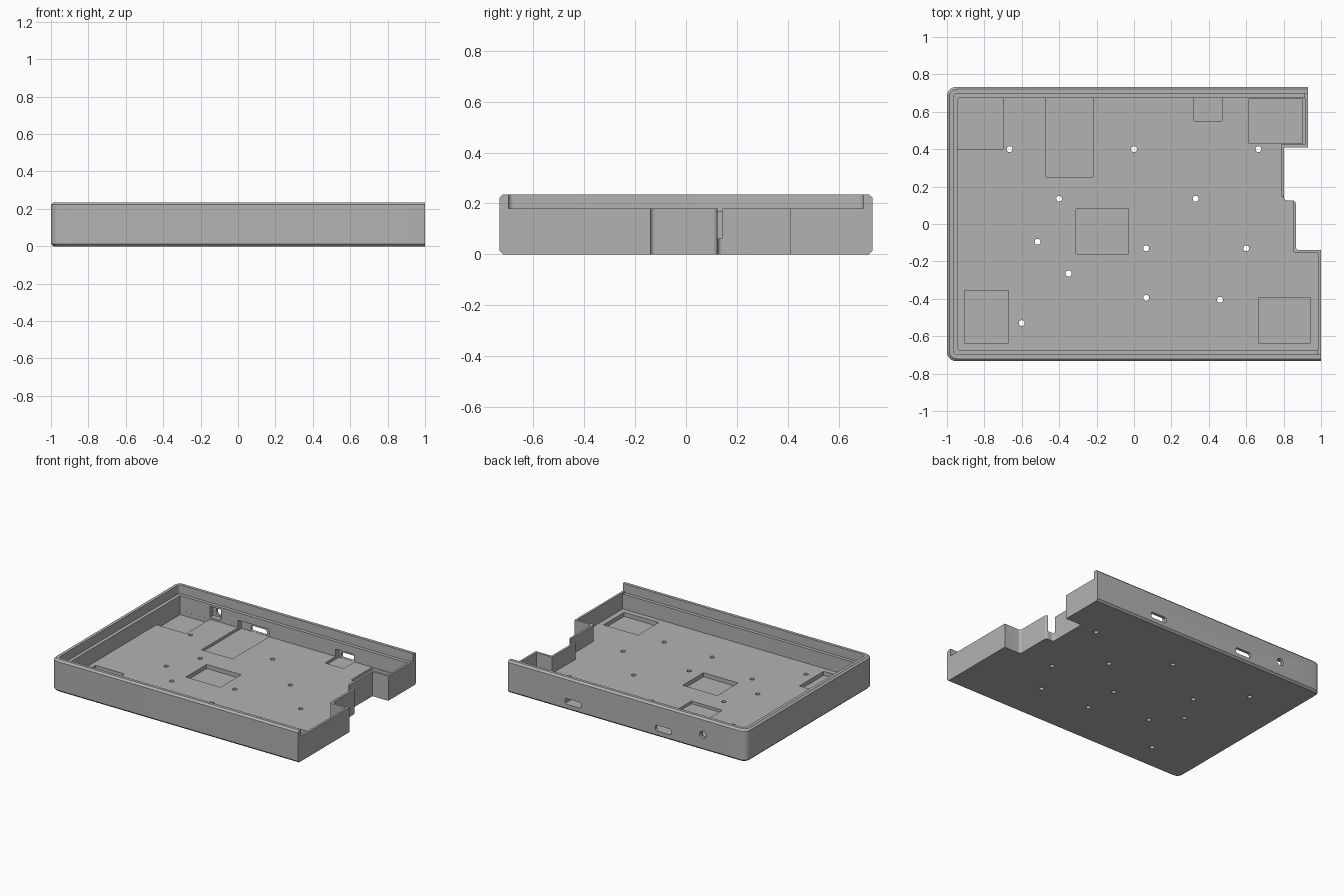
import bpy, bmesh, math
from mathutils import Vector

if "Cube" in bpy.data.objects:
    bpy.data.objects.remove(bpy.data.objects["Cube"])

HALF_Y = 0.7335
TOP, RIM, LEDGE, FLOOR = 0.235, 0.18, 0.17, 0.061

grey = bpy.data.materials.new("warm_free_grey")
grey.name = "plain_grey"
grey.use_nodes = True
grey.diffuse_color = (0.45, 0.45, 0.45, 1)
grey.node_tree.nodes["Principled BSDF"].inputs["Base Color"].default_value = (0.45, 0.45, 0.45, 1)


def rounded(corners, steps=6):
    """Replace each (x, y, radius) corner by an arc; zero radius stays sharp."""
    out = []
    n = len(corners)
    for i, (x, y, r) in enumerate(corners):
        p = Vector((x, y))
        if r <= 0:
            out.append(p)
            continue
        a = (Vector(corners[i - 1][:2]) - p).normalized() * r
        b = (Vector(corners[(i + 1) % n][:2]) - p).normalized() * r
        centre = p + a + b
        for k in range(steps + 1):
            t = k / steps * math.pi / 2
            out.append(centre - b * math.cos(t) - a * math.sin(t))
    return out


def outline(s, t, r):
    """Tray outline, inset s on the plain sides and t on the stepped side."""
    y = HALF_Y - s
    j = 0.018
    return rounded([
        (-1 + s, -y, r), (1 - t, -y, 0), (1 - t, -0.14 - t, 0),
        (0.865 - t, -0.14 - t, j), (0.865 - t, 0.125 + t, j),
        (0.802 - t, 0.125 + t, j), (0.802 - t, 0.41 + t, 0),
        (0.93 - t, 0.41 + t, 0), (0.93 - t, y, 0), (-1 + s, y, r)])


def loft(name, layers, place=lambda p, h: (p.x, p.y, h)):
    """Solid through a stack of (outline, height) layers."""
    bm = bmesh.new()
    rings = [[bm.verts.new(place(p, h)) for p in pts] for pts, h in layers]
    n = len(rings[0])
    for lo, hi in zip(rings, rings[1:]):
        for i in range(n):
            k = (i + 1) % n
            bm.faces.new((lo[i], lo[k], hi[k], hi[i]))
    bm.faces.new(rings[0][::-1])
    bm.faces.new(rings[-1])
    bmesh.ops.recalc_face_normals(bm, faces=bm.faces)
    mesh = bpy.data.meshes.new(name)
    bm.to_mesh(mesh)
    bm.free()
    ob = bpy.data.objects.new(name, mesh)
    bpy.context.collection.objects.link(ob)
    return ob


cutters = []


def cut(pts, lo, hi, upright=False):
    """Cutter along z, or along y when upright."""
    place = (lambda p, h: (p.x, h, p.y)) if upright else (lambda p, h: (p.x, p.y, h))
    ob = loft("cutter", [(pts, lo), (pts, hi)], place)
    ob.hide_render = True
    cutters.append(ob)


def rect(x0, x1, y0, y1, r=0):
    return rounded([(x0, y0, r), (x1, y0, r), (x1, y1, r), (x0, y1, r)])


def circle(x, y, r, n=20):
    return [Vector((x + r * math.cos(math.tau * i / n), y + r * math.sin(math.tau * i / n)))
            for i in range(n)]


# Tray block with chamfered bottom and top edges
C = 0.013
tray = loft("tray", [(outline(C, 0, 0.04), 0), (outline(0, 0, 0.05), C),
                     (outline(0, 0, 0.05), TOP - C), (outline(C, 0, 0.04), TOP)])

# Interior, stepped ledge and lowered side wall
LIP = 0.035
cut(outline(0.06, 0.016, 0.006), FLOOR, 0.3)
cut(outline(LIP, 0.018, 0.02), LEDGE, 0.3)
ly = HALF_Y - LIP
cut(rounded([(-1 + LIP, -ly, 0.02), (1.1, -ly, 0), (1.1, ly, 0), (-1 + LIP, ly, 0.02)]), RIM, 0.3)

# Floor pockets
for box in [(-0.94, -0.70, 0.40, 0.673), (0.615, 0.90, 0.43, 0.67), (-0.31, -0.03, -0.16, 0.08),
            (-0.905, -0.67, -0.635, -0.355), (0.665, 0.945, -0.635, -0.395)]:
    cut(rect(*box), 0.031, 0.1)

# Port bays running into the back wall, with slots through it
for x0, x1, y0, port in [(-0.47, -0.22, 0.25, -0.33), (0.32, 0.47, 0.55, 0.40)]:
    cut(rect(x0, x1, y0, 0.712), 0.041, 0.115)
    cut(rect(port - 0.065, port + 0.065, 0.042, 0.084, 0.015), 0.6, 0.8, True)

# Round jack opening with its bay
cut(rect(-0.70, -0.61, 0.075, 0.155), 0.6, 0.712, True)
cut(circle(-0.65, 0.112, 0.027), 0.6, 0.8, True)

# Screw holes
for x, y in [(-0.665, 0.40), (0, 0.40), (0.665, 0.40), (-0.40, 0.135), (0.33, 0.135),
             (-0.515, -0.095), (0.065, -0.13), (0.60, -0.13), (-0.35, -0.265),
             (0.065, -0.395), (0.46, -0.405), (-0.60, -0.53)]:
    cut(circle(x, y, 0.016, 16), -0.1, 0.1)

# Carve everything out and keep the result
for c in cutters:
    m = tray.modifiers.new("carve", "BOOLEAN")
    m.operation = "DIFFERENCE"
    m.solver = "EXACT"
    m.object = c
bpy.context.view_layer.update()
carved = bpy.data.meshes.new_from_object(tray.evaluated_get(bpy.context.evaluated_depsgraph_get()))
tray.modifiers.clear()
tray.data = carved
for c in cutters:
    bpy.data.objects.remove(c)

tray.data.materials.clear()
tray.data.materials.append(grey)
bpy.ops.object.select_all(action="DESELECT")
tray.select_set(True)
bpy.context.view_layer.objects.active = tray
bpy.ops.object.shade_smooth_by_angle(angle=math.radians(30))
